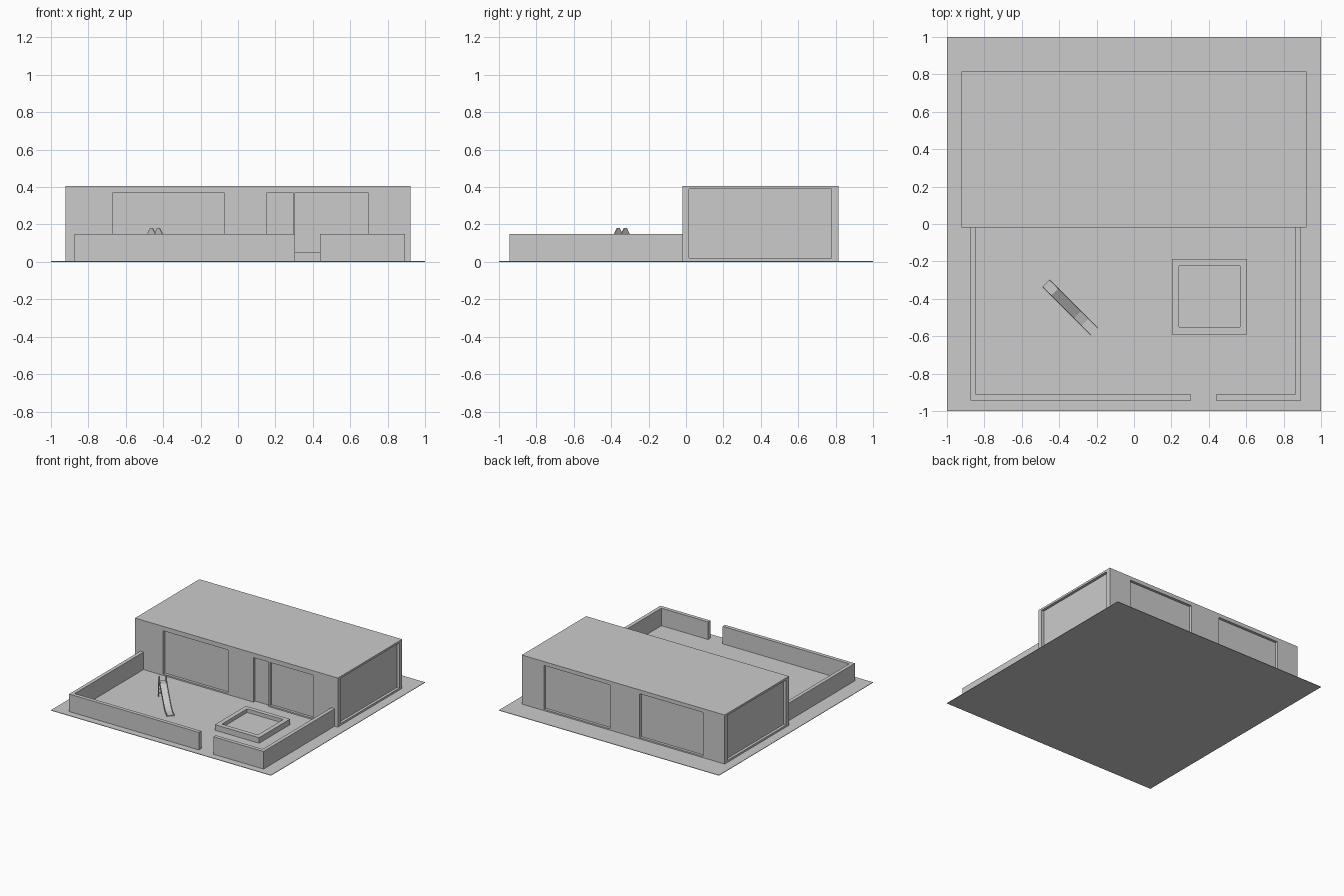
import bpy, bmesh, math
from mathutils import Matrix, Vector

if "Cube" in bpy.data.objects:
    bpy.data.objects.remove(bpy.data.objects["Cube"])


def make(name, bm, matrix=None):
    bmesh.ops.recalc_face_normals(bm, faces=bm.faces)
    mesh = bpy.data.meshes.new(name)
    bm.to_mesh(mesh)
    bm.free()
    ob = bpy.data.objects.new(name, mesh)
    bpy.context.collection.objects.link(ob)
    if matrix:
        ob.matrix_world = matrix
    return ob


def add_box(bm, x0, x1, y0, y1, z0, z1):
    m = Matrix.Translation(((x0 + x1) / 2, (y0 + y1) / 2, (z0 + z1) / 2)) \
        @ Matrix.Diagonal((x1 - x0, y1 - y0, z1 - z0, 1))
    bmesh.ops.create_cube(bm, size=1, matrix=m)


def boxes(name, *dims, matrix=None):
    bm = bmesh.new()
    for d in dims:
        add_box(bm, *d)
    return make(name, bm, matrix)


def prism(name, points, vec, matrix=None):
    """Flat outline of 3D points, extruded along vec."""
    bm = bmesh.new()
    face = bm.faces.new([bm.verts.new(p) for p in points])
    ext = bmesh.ops.extrude_face_region(bm, geom=[face], use_keep_orig=True)
    new = [g for g in ext["geom"] if isinstance(g, bmesh.types.BMVert)]
    bmesh.ops.translate(bm, verts=new, vec=vec)
    return make(name, bm, matrix)


def carve(target, *dims):
    """Cut box-shaped recesses into the target."""
    cutter = boxes("recess_cutter", *dims)
    mod = target.modifiers.new("recesses", 'BOOLEAN')
    mod.operation, mod.solver, mod.object = 'DIFFERENCE', 'EXACT', cutter
    bpy.context.view_layer.objects.active = target
    bpy.ops.object.modifier_apply(modifier=mod.name)
    bpy.data.objects.remove(cutter)


B = 0.002  # parts start just inside the ground slab

# ground
boxes("ground", (-1, 1, -1, 1, 0, 0.004))

# house block with recessed door and windows on all sides
X, Y0, Y1, D = 0.922, -0.02, 0.815, 0.022
house = boxes("house", (-X, X, Y0, Y1, B, 0.407))
front = [(-0.667, -0.075, 0.015), (0.155, 0.293, 0.004), (0.305, 0.695, 0.015)]
back = [(-0.725, -0.15, 0.015), (0.12, 0.72, 0.015)]
cuts = [(a, b, Y0 - 0.1, Y0 + D, z, 0.37) for a, b, z in front]
cuts += [(a, b, Y1 - D, Y1 + 0.1, z, 0.375) for a, b, z in back]
cuts += [(X - D, X + 0.1, 0.017, 0.777, 0.02, 0.39),
         (-X - 0.1, -X + D, 0.017, 0.777, 0.02, 0.39)]
carve(house, *cuts)

# garden walls: two L shapes with a gate gap between
for name, outer, inner, gate in (("garden_wall_left", -0.875, -0.845, 0.305),
                                 ("garden_wall_right", 0.893, 0.862, 0.438)):
    plan = [(outer, -0.01), (outer, -0.943), (gate, -0.943),
            (gate, -0.912), (inner, -0.912), (inner, -0.01)]
    prism(name, [(x, y, B) for x, y in plan], Vector((0, 0, 0.148 - B)))

# sandbox frame and sand
sandbox = boxes("sandbox_frame", (0.203, 0.605, -0.59, -0.188, B, 0.05))
carve(sandbox, (0.24, 0.568, -0.552, -0.224, 0.02, 0.1))

# slide, built along local x and turned 45 degrees
L, W, T = 0.367, 0.058, 0.005
place = Matrix.Translation((-0.47, -0.317, 0)) @ Matrix.Rotation(-math.pi / 4, 4, 'Z')
side = [(0, B), (0, 0.138), (0.028, 0.182), (0.046, 0.182), (0.075, 0.138),
        (0.245, 0.04), (0.30, 0.022), (L, 0.02), (L, 0.004), (0.29, 0.006),
        (0.235, 0.022), (0.065, 0.12), (0.016, 0.12), (0.016, B)]
for name, y in (("slide_side_left", W / 2 - T), ("slide_side_right", -W / 2)):
    prism(name, [(s, y, z) for s, z in side], Vector((0, T, 0)), place)
chute = [(0, 0.13), (0.065, 0.13), (0.238, 0.03), (0.295, 0.013), (L, 0.011),
         (L, 0.004), (0.29, 0.006), (0.235, 0.022), (0.062, 0.122), (0, 0.122)]
prism("slide_chute", [(s, -W / 2 + T, z) for s, z in chute],
      Vector((0, W - 2 * T, 0)), place)
boxes("slide_ladder_rungs",
      *[(0.003, 0.013, -W / 2 + T, W / 2 - T, z, z + 0.007) for z in (0.03, 0.06, 0.09)],
      matrix=place)
